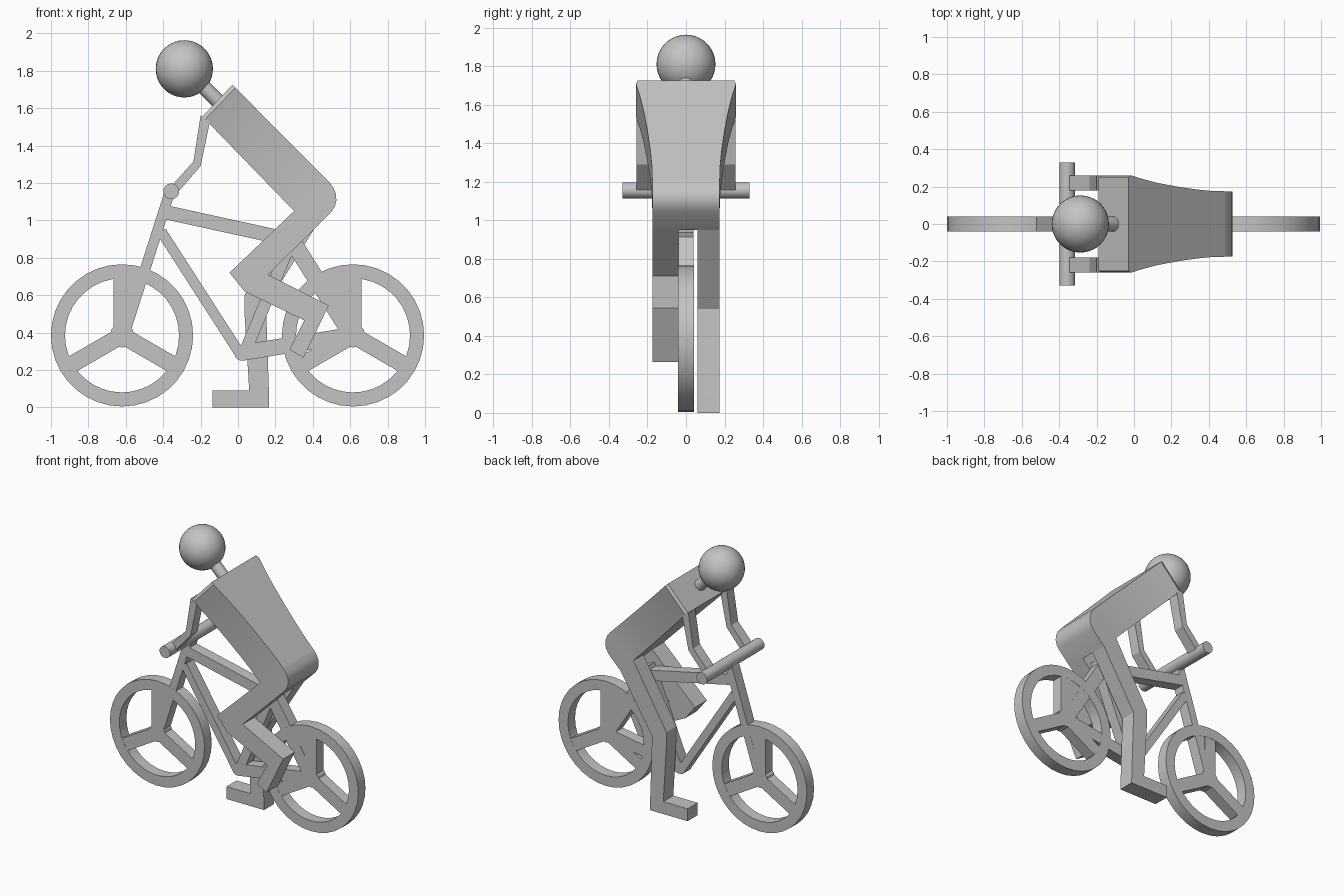
import bpy
import bmesh
import math
from mathutils import Vector

if "Cube" in bpy.data.objects:
    bpy.data.objects.remove(bpy.data.objects["Cube"], do_unlink=True)

GREY = (0.55, 0.55, 0.55, 1)
grey = bpy.data.materials.new("plain grey")
grey.use_nodes = True
grey.diffuse_color = GREY
grey.node_tree.nodes["Principled BSDF"].inputs["Base Color"].default_value = GREY


def finish(name, bm, smooth=False):
    bmesh.ops.recalc_face_normals(bm, faces=bm.faces)
    mesh = bpy.data.meshes.new(name)
    bm.to_mesh(mesh)
    bm.free()
    mesh.materials.append(grey)
    ob = bpy.data.objects.new(name, mesh)
    bpy.context.collection.objects.link(ob)
    if smooth:
        bpy.ops.object.select_all(action="DESELECT")
        ob.select_set(True)
        bpy.context.view_layer.objects.active = ob
        bpy.ops.object.shade_smooth_by_angle(angle=math.radians(30))
    return ob


def slab(name, points, y0, y1, smooth=False):
    """Side profile in x and z, extruded from y0 to y1."""
    bm = bmesh.new()
    face = bm.faces.new([bm.verts.new((x, y0, z)) for x, z in points])
    new = bmesh.ops.extrude_face_region(bm, geom=[face])["geom"]
    verts = [v for v in new if isinstance(v, bmesh.types.BMVert)]
    bmesh.ops.translate(bm, verts=verts, vec=(0, y1 - y0, 0))
    return finish(name, bm, smooth)


def bar(name, start, end, width, half_depth=0.04):
    """Flat bar between two points of the side profile."""
    a, b = Vector(start), Vector(end)
    side = (b - a).orthogonal().normalized() * width / 2
    return slab(name, [a + side, b + side, b - side, a - side], -half_depth, half_depth)


def rod(name, start, end, radius):
    a, b = Vector(start), Vector(end)
    bm = bmesh.new()
    bmesh.ops.create_cone(bm, cap_ends=True, segments=24, radius1=radius,
                          radius2=radius, depth=(b - a).length)
    turn = (b - a).to_track_quat("Z", "Y").to_matrix().to_4x4()
    bm.transform(turn)
    bmesh.ops.translate(bm, verts=bm.verts, vec=(a + b) / 2)
    return finish(name, bm, True)


def wheel(name, cx, cz):
    # Rim: a rectangular section swept around the hub
    bm = bmesh.new()
    n = 36
    loops = []
    for i in range(n):
        t = math.tau * i / n
        loops.append([bm.verts.new((cx + r * math.cos(t), y, cz + r * math.sin(t)))
                      for r, y in ((0.38, -0.041), (0.38, 0.041), (0.305, 0.041), (0.305, -0.041))])
    for i in range(n):
        p, q = loops[i], loops[(i + 1) % n]
        for k in range(4):
            m = (k + 1) % 4
            bm.faces.new((p[k], p[m], q[m], q[k]))
    finish(name + "_rim", bm, True)
    # Three spokes and a hub
    for i in range(3):
        t = math.radians(90 + 120 * i)
        bar(f"{name}_spoke_{i + 1}", (cx, cz),
            (cx + 0.32 * math.cos(t), cz + 0.32 * math.sin(t)), 0.09)
    hub = [(cx + 0.065 * math.cos(math.tau * k / 12), cz + 0.065 * math.sin(math.tau * k / 12))
           for k in range(12)]
    slab(name + "_hub", hub, -0.04, 0.04)


# Wheels
wheel("front_wheel", -0.62, 0.385)
wheel("rear_wheel", 0.615, 0.385)

# Bicycle frame
bar("fork", (-0.365, 1.15), (-0.605, 0.4), 0.055)
bar("top_tube", (-0.395, 1.045), (0.29, 0.895), 0.075)
bar("down_tube", (-0.41, 0.94), (0.015, 0.28), 0.055)
bar("seat_tube", (0.03, 0.28), (0.31, 0.95), 0.065)
bar("seat_stay", (0.29, 0.89), (0.6, 0.4), 0.09)
bar("chain_stay", (0.02, 0.292), (0.6, 0.385), 0.085)
rod("bottom_bracket", (0.018, -0.04, 0.285), (0.018, 0.04, 0.285), 0.035)

# Gussets between the stays and the upright spokes
slab("rear_gusset", [(0.44, 0.7), (0.6, 0.7), (0.6, 0.4)], -0.039, 0.039)
slab("front_gusset", [(-0.6, 0.7), (-0.5, 0.7), (-0.6, 0.4)], -0.039, 0.039)

# Handlebar
rod("handlebar", (-0.357, -0.33, 1.155), (-0.357, 0.33, 1.155), 0.042)

# Torso lofted from broad shoulders to narrow hips
bm = bmesh.new()
front_top, front_low = Vector((-0.19, 1.555)), Vector((0.3, 1.05))
back_top, back_low = Vector((-0.03, 1.725)), Vector((0.487, 1.205))
stations = [(0, 0.25), (0.03, 0.26), (0.15, 0.24), (0.3, 0.22), (0.5, 0.2),
            (0.7, 0.185), (0.87, 0.176), (1, 0.175)]
rings = []
for t, w in stations:
    f, b = front_top.lerp(front_low, t), back_top.lerp(back_low, t)
    rings.append([bm.verts.new(c) for c in ((f.x, -w, f.y), (b.x, -w, b.y),
                                            (b.x, w, b.y), (f.x, w, f.y))])
for p, q in zip(rings, rings[1:]):
    for k in range(4):
        m = (k + 1) % 4
        bm.faces.new((p[k], p[m], q[m], q[k]))
bm.faces.new(rings[0])
bm.faces.new(rings[-1])
finish("torso", bm, True)

# Rounded hips
slab("hips", [(0.3, 1.05), (0.487, 1.205), (0.51, 1.175), (0.524, 1.14), (0.526, 1.105),
              (0.518, 1.075), (0.5, 1.045), (0.405, 0.95)], -0.175, 0.175, True)

# Raised right leg and extended left leg
slab("right_thigh", [(0.3, 1.05), (0.405, 0.95), (0.16, 0.71), (0.035, 0.62), (-0.045, 0.72)],
     -0.175, -0.04)
slab("right_shin", [(0.16, 0.71), (0.485, 0.545), (0.355, 0.465), (0.035, 0.62)],
     -0.175, -0.04)
slab("right_foot", [(0.485, 0.545), (0.35, 0.265), (0.275, 0.31), (0.355, 0.465)],
     -0.175, -0.04)
slab("left_thigh", [(0.3, 1.05), (0.405, 0.95), (0.15, 0.54), (0.035, 0.6)], 0.06, 0.175)
slab("left_shin", [(0.035, 0.6), (0.15, 0.54), (0.165, 0.09), (0.06, 0.09), (0.035, 0.5)],
     0.06, 0.175)
slab("left_foot", [(-0.135, 0.09), (-0.135, 0), (0.167, 0), (0.165, 0.09)], 0.06, 0.175)

# Arms reaching the handlebar
arm = [(-0.2, 1.56), (-0.238, 1.315), (-0.355, 1.185), (-0.33, 1.14), (-0.2, 1.29), (-0.15, 1.53)]
for name, side in (("right_arm", -1), ("left_arm", 1)):
    slab(name, arm, side * 0.18, side * 0.258)

# Neck and head
rod("neck", (-0.27, 0, 1.8), (-0.09, 0, 1.62), 0.04)
bm = bmesh.new()
bmesh.ops.create_uvsphere(bm, u_segments=32, v_segments=20, radius=0.153)
bmesh.ops.translate(bm, verts=bm.verts, vec=(-0.287, 0, 1.81))
finish("head", bm, True)
